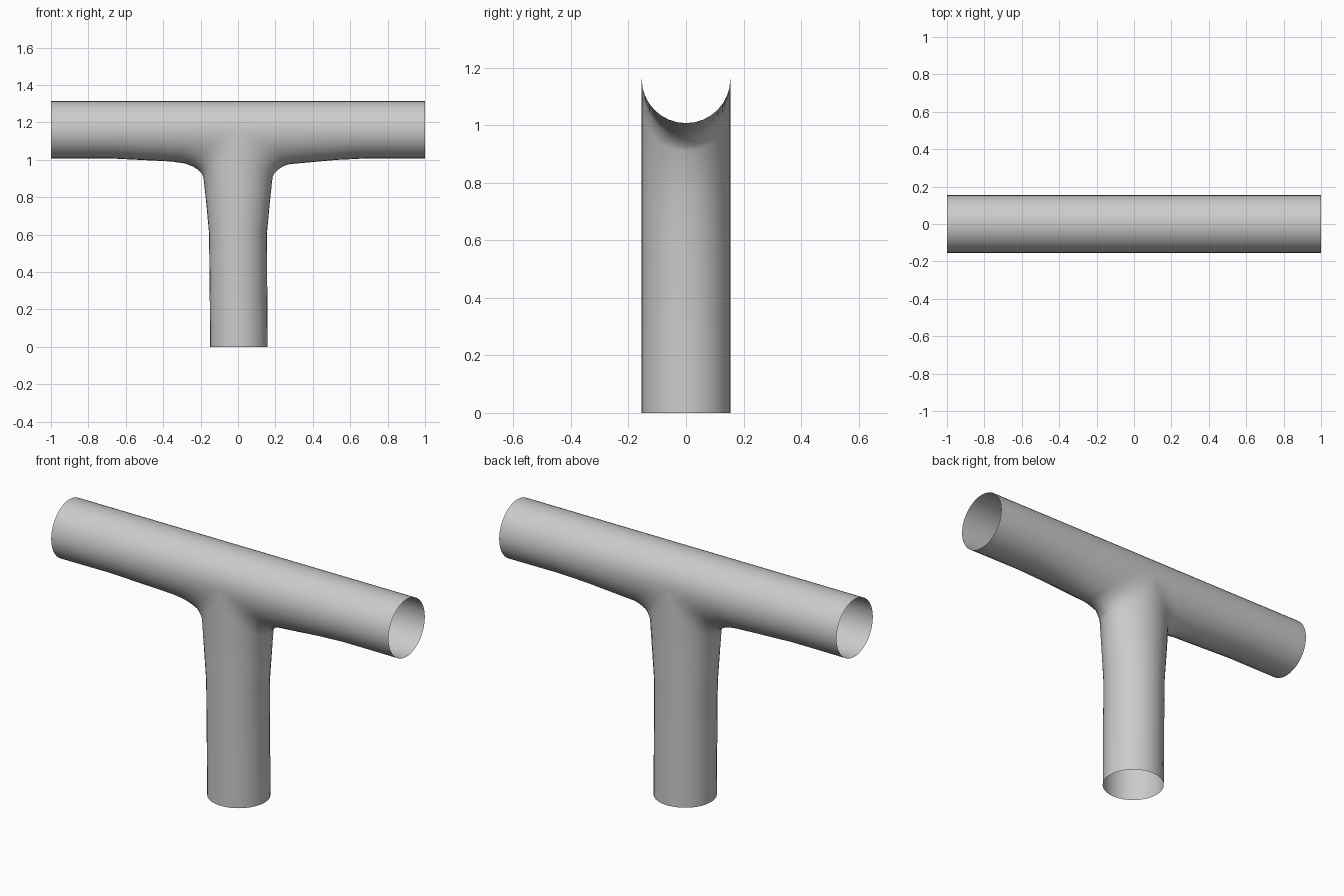
import bpy, bmesh
from math import sin, cos, pi

if "Cube" in bpy.data.objects:
    bpy.data.objects.remove(bpy.data.objects["Cube"])

R, ZC, N = 0.154, 1.161, 16      # pipe radius, cross pipe height, steps per half circle
angles = [-pi / 2 + pi * i / N for i in range(N + 1)]

# lower leg rows: (height, outward flare)
leg = [(0, 0), (0.3, 0), (0.61, 0.001), (0.76, 0.015)]
# fillet offsets from the inner corner: end of leg, middle, then along the arm
leg_end = [(0.031, -0.097), (0.041, -0.078)]
middle = (0.062, -0.058)
arm_start = {1: [(0.09, -0.040), (0.122, -0.030)],
             -1: [(0.09, -0.041), (0.132, -0.026), (0.20, -0.016)]}
arm = [(0.53, -0.007), (0.69, 0.001), (1.0, 0)]   # absolute x, sag


def path(side, w):
    """Bend from the foot of the leg out to the end of the arm."""
    a = R * w
    p = [(a + dx * w, z) for z, dx in leg]
    p += [(a + dx * w, ZC - a + dz) for dx, dz in leg_end]
    p.append((a + middle[0] * w, ZC - a + middle[1] * w))
    p += [(a + dx, ZC - a + dz * w) for dx, dz in arm_start[side]]
    p += [(x, ZC - a + dz * w) for x, dz in arm]
    return [(side * x + 0.005 * max(0, 1 - z / 0.6), z) for x, z in p]


bm = bmesh.new()


def grid(rows):
    vs = [[bm.verts.new(c) for c in row] for row in rows]
    for r0, r1 in zip(vs, vs[1:]):
        for i in range(len(r0) - 1):
            bm.faces.new((r0[i], r0[i + 1], r1[i + 1], r1[i]))


# left and right bends, each half of the leg and the underside of an arm
for side in (1, -1):
    grid([[(x, R * sin(t), z) for x, z in path(side, abs(cos(t)) if abs(cos(t)) > 1e-6 else 0)]
          for t in angles])

# upper half of the cross pipe
k = len(leg) + len(leg_end)
xs = sorted({round(x, 6) for s in (1, -1) for x, z in path(s, 0)[k:]})
grid([[(x, R * sin(t), ZC + R * cos(t)) for x in xs] for t in angles])

bmesh.ops.remove_doubles(bm, verts=bm.verts, dist=0.0005)
bmesh.ops.recalc_face_normals(bm, faces=bm.faces)
for f in bm.faces:
    f.smooth = True
me = bpy.data.meshes.new("tee_pipe")
bm.to_mesh(me)
bm.free()
ob = bpy.data.objects.new("tee_pipe", me)
bpy.context.collection.objects.link(ob)
